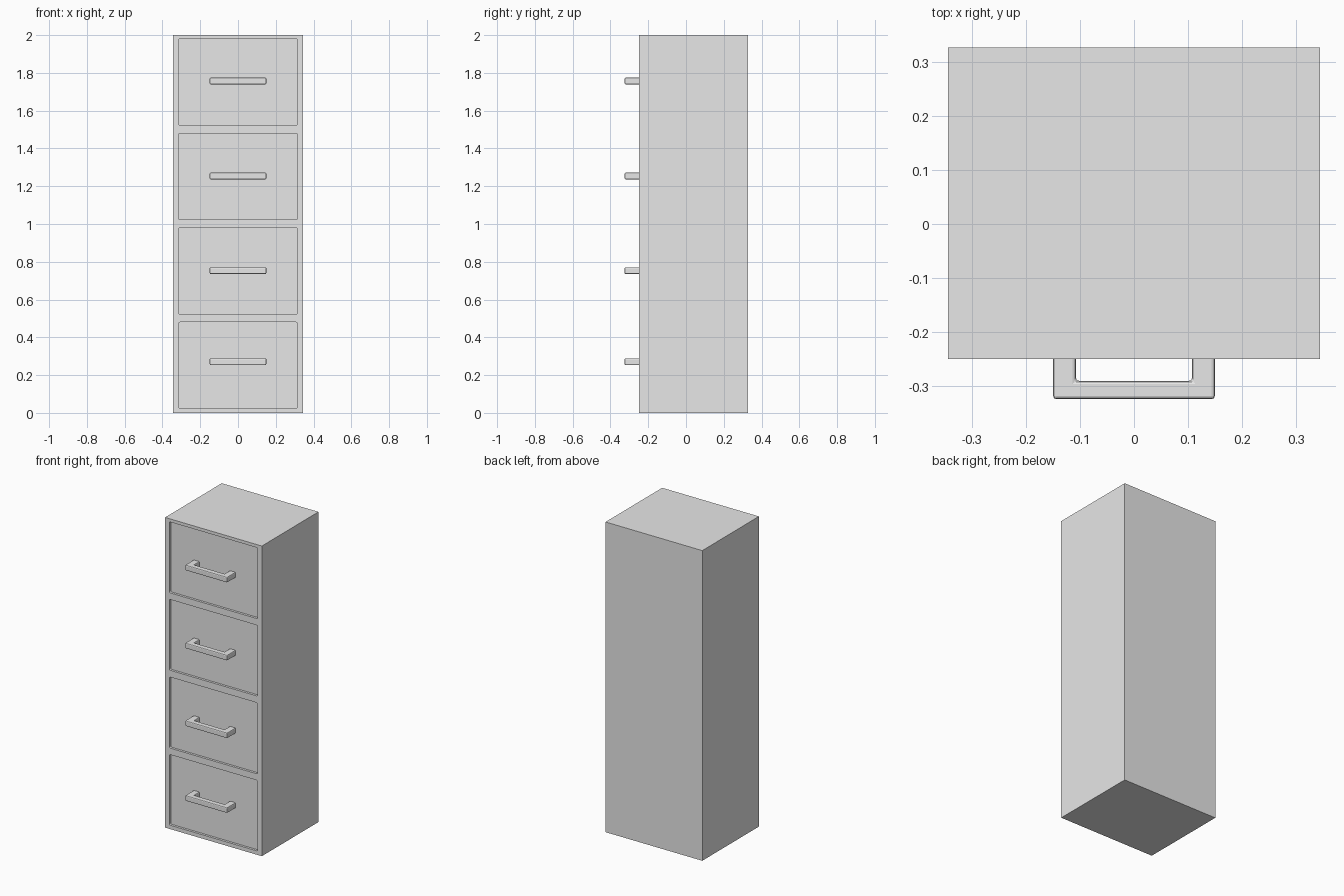
import bpy
import bmesh
from mathutils import Vector

old = bpy.data.objects.get("Cube")
if old:
    bpy.data.objects.remove(old, do_unlink=True)

grey = bpy.data.materials.new("light_grey_metal")
grey.use_nodes = True
grey.diffuse_color = (0.8, 0.8, 0.8, 1)
grey.node_tree.nodes["Principled BSDF"].inputs["Base Color"].default_value = (0.8, 0.8, 0.8, 1)

HALF_W, FRONT, BACK, HEIGHT = 0.345, -0.25, 0.327, 2.0
PANEL_HALF_W, PANEL_Y = 0.315, -0.235


def finish(name, bm):
    """Turn a bmesh into a grey object."""
    bmesh.ops.recalc_face_normals(bm, faces=bm.faces[:])
    mesh = bpy.data.meshes.new(name)
    bm.to_mesh(mesh)
    bm.free()
    mesh.materials.append(grey)
    obj = bpy.data.objects.new(name, mesh)
    bpy.context.collection.objects.link(obj)
    return obj


def box(name, low, high, corner=0.0):
    """Box between two corners, optionally with rounded edges along y."""
    bm = bmesh.new()
    bmesh.ops.create_cube(bm, size=1)
    low, high = Vector(low), Vector(high)
    for v in bm.verts:
        v.co = (low + high) / 2 + v.co * (high - low)
    if corner:
        along_y = [e for e in bm.edges if abs(e.verts[0].co.y - e.verts[1].co.y) > 0.001]
        bmesh.ops.bevel(bm, geom=along_y, offset=corner, segments=3, profile=0.5, affect='EDGES')
    return finish(name, bm)


def handle(name, z):
    """U-shaped pull with softened edges."""
    half, inner, tip, bar_back, thick = 0.15, 0.108, -0.325, -0.291, 0.036
    right = [(half, PANEL_Y), (half, tip)]
    outline = right + [(-x, y) for x, y in reversed(right)]
    outline += [(-inner, PANEL_Y), (-inner, bar_back), (inner, bar_back), (inner, PANEL_Y)]
    bm = bmesh.new()
    face = bm.faces.new([bm.verts.new((x, y, z - thick / 2)) for x, y in outline])
    top = bmesh.ops.extrude_face_region(bm, geom=[face])["geom"]
    bmesh.ops.translate(bm, vec=(0, 0, thick),
                        verts=[g for g in top if isinstance(g, bmesh.types.BMVert)])
    obj = finish(name, bm)
    bevel = obj.modifiers.new("soft_edges", 'BEVEL')
    bevel.width = 0.006
    bevel.segments = 2
    return obj


# Cabinet body
cabinet = box("cabinet_body", (-HALF_W, FRONT, 0), (HALF_W, BACK, HEIGHT))

# Four recessed drawer fronts, each with a pull
drawers = [(0.025, 0.48, 0.271), (0.522, 0.98, 0.753), (1.024, 1.48, 1.254), (1.523, 1.98, 1.757)]
for i, (bottom, top, pull_z) in enumerate(drawers, 1):
    cutter = box(f"drawer_recess_cutter_{i}", (-PANEL_HALF_W, FRONT - 0.1, bottom),
                 (PANEL_HALF_W, PANEL_Y, top), corner=0.008)
    cutter.hide_render = True
    cutter.hide_viewport = True
    cutter.display_type = 'WIRE'
    cut = cabinet.modifiers.new(f"drawer_recess_{i}", 'BOOLEAN')
    cut.operation = 'DIFFERENCE'
    cut.solver = 'EXACT'
    cut.object = cutter
    handle(f"drawer_handle_{i}", pull_z)
